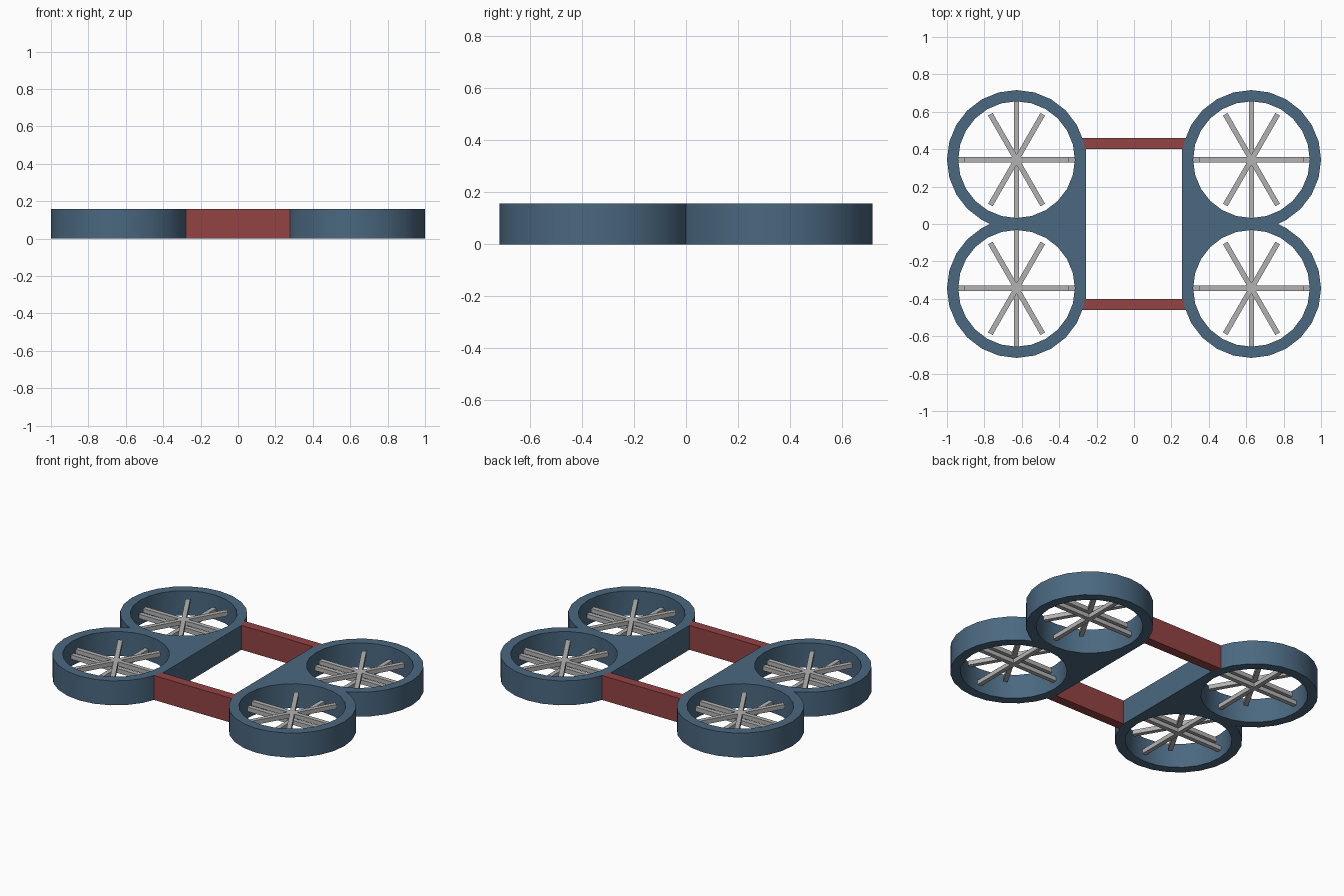
import bpy, bmesh, math
from mathutils import Matrix

if "Cube" in bpy.data.objects:
    bpy.data.objects.remove(bpy.data.objects["Cube"])

CX, CY = 0.628, 0.344        # ring centre offsets
R_OUT, R_IN = 0.372, 0.312
H = 0.157
SEG = 24
INNER_X = CX - R_OUT         # straight inner edge of the pods
BAR_Y0, BAR_Y1 = 0.40, 0.46


def material(name, rgb):
    m = bpy.data.materials.new(name)
    m.diffuse_color = (*rgb, 1)
    m.use_nodes = True
    m.node_tree.nodes["Principled BSDF"].inputs["Base Color"].default_value = m.diffuse_color
    return m


BLUE = material("slate blue", (0.069, 0.138, 0.215))
RED = material("brick red", (0.29, 0.056, 0.056))
GREY = material("light grey", (0.45, 0.45, 0.45))


def circle(r, cy):
    return [(CX + r * math.cos(2 * math.pi * i / SEG),
             cy + r * math.sin(2 * math.pi * i / SEG)) for i in range(SEG)]


def extrude_outlines(name, outlines, mat):
    """Fill closed outlines (inner ones become holes) and extrude from z=0 to H."""
    cu = bpy.data.curves.new(name, 'CURVE')
    cu.dimensions, cu.fill_mode, cu.extrude = '2D', 'BOTH', H / 2
    for pts in outlines:
        sp = cu.splines.new('POLY')
        sp.points.add(len(pts) - 1)
        for p, (x, y) in zip(sp.points, pts):
            p.co = (x, y, 0, 1)
        sp.use_cyclic_u = True
    ob = bpy.data.objects.new(name, cu)
    bpy.context.collection.objects.link(ob)
    bpy.ops.object.select_all(action='DESELECT')
    ob.select_set(True)
    bpy.context.view_layer.objects.active = ob
    bpy.ops.object.convert(target='MESH')
    ob = bpy.context.object
    bm = bmesh.new()
    bm.from_mesh(ob.data)
    bmesh.ops.remove_doubles(bm, verts=bm.verts, dist=1e-4)
    bmesh.ops.translate(bm, verts=bm.verts, vec=(0, 0, H / 2))
    bmesh.ops.recalc_face_normals(bm, faces=bm.faces)
    bm.to_mesh(ob.data)
    bm.free()
    ob.data.materials.clear()
    ob.data.materials.append(mat)
    bpy.ops.object.shade_smooth_by_angle(angle=math.radians(30))
    return ob


def edge_x(y):
    """x of the ring's inward side at height y (faceted circle)."""
    pts = circle(R_OUT, CY)[SEG // 4:SEG // 2 + 1]
    for (xa, ya), (xb, yb) in zip(pts, pts[1:]):
        if yb <= y <= ya:
            return xa + (xb - xa) * (ya - y) / (ya - yb)


# Twin-ring pods: two rings joined by a flat inner side
ring = circle(R_OUT, CY)
above = [p for p in ring[-SEG // 4:] + ring[:SEG // 2] if p[1] > 0.005 and p[1] > BAR_Y0 or p[0] > CX + 0.14]
above = [p for p in above if p[1] > 0.005]
waist = CX + math.sqrt(R_OUT ** 2 - CY ** 2)
upper = above + [(edge_x(BAR_Y0), BAR_Y0), (INNER_X, BAR_Y0)]
outline = [(waist, 0)] + upper + [(x, -y) for x, y in reversed(upper)]
for side, s in (("left", -1), ("right", 1)):
    loops = [outline, circle(R_IN, CY), circle(R_IN, -CY)]
    extrude_outlines(side + "_ring_pod", [[(s * x, y) for x, y in lp] for lp in loops], BLUE)

# Cross bars between the pods, ends following the rings
for name, s in (("front_cross_bar", -1), ("back_cross_bar", 1)):
    a, b = edge_x(BAR_Y0), edge_x(BAR_Y1)
    extrude_outlines(name, [[(-a, s * BAR_Y0), (a, s * BAR_Y0),
                             (b, s * BAR_Y1), (-b, s * BAR_Y1)]], RED)


def spokes(name, x, y, z, angles, length, width, thick):
    """Bars crossing at the ring centre."""
    bm = bmesh.new()
    for a in angles:
        m = (Matrix.Translation((x, y, z)) @ Matrix.Rotation(math.radians(a), 4, 'Z')
             @ Matrix.Diagonal((length, width, thick, 1)))
        bmesh.ops.create_cube(bm, size=1, matrix=m)
    me = bpy.data.meshes.new(name)
    bm.to_mesh(me)
    bm.free()
    me.materials.append(GREY)
    bpy.context.collection.objects.link(bpy.data.objects.new(name, me))


# Support struts and rotor blades in every ring
for sx, nx in ((-1, "left"), (1, "right")):
    for sy, ny in ((-1, "front"), (1, "back")):
        x, y = sx * CX, sy * CY
        spokes(f"{ny}_{nx}_struts", x, y, 0.06, (0, 90), 2 * R_IN + 0.01, 0.028, 0.028)
        spokes(f"{ny}_{nx}_rotor_blades", x, y, 0.105, (0, 60, 120), 0.56, 0.028, 0.028)
